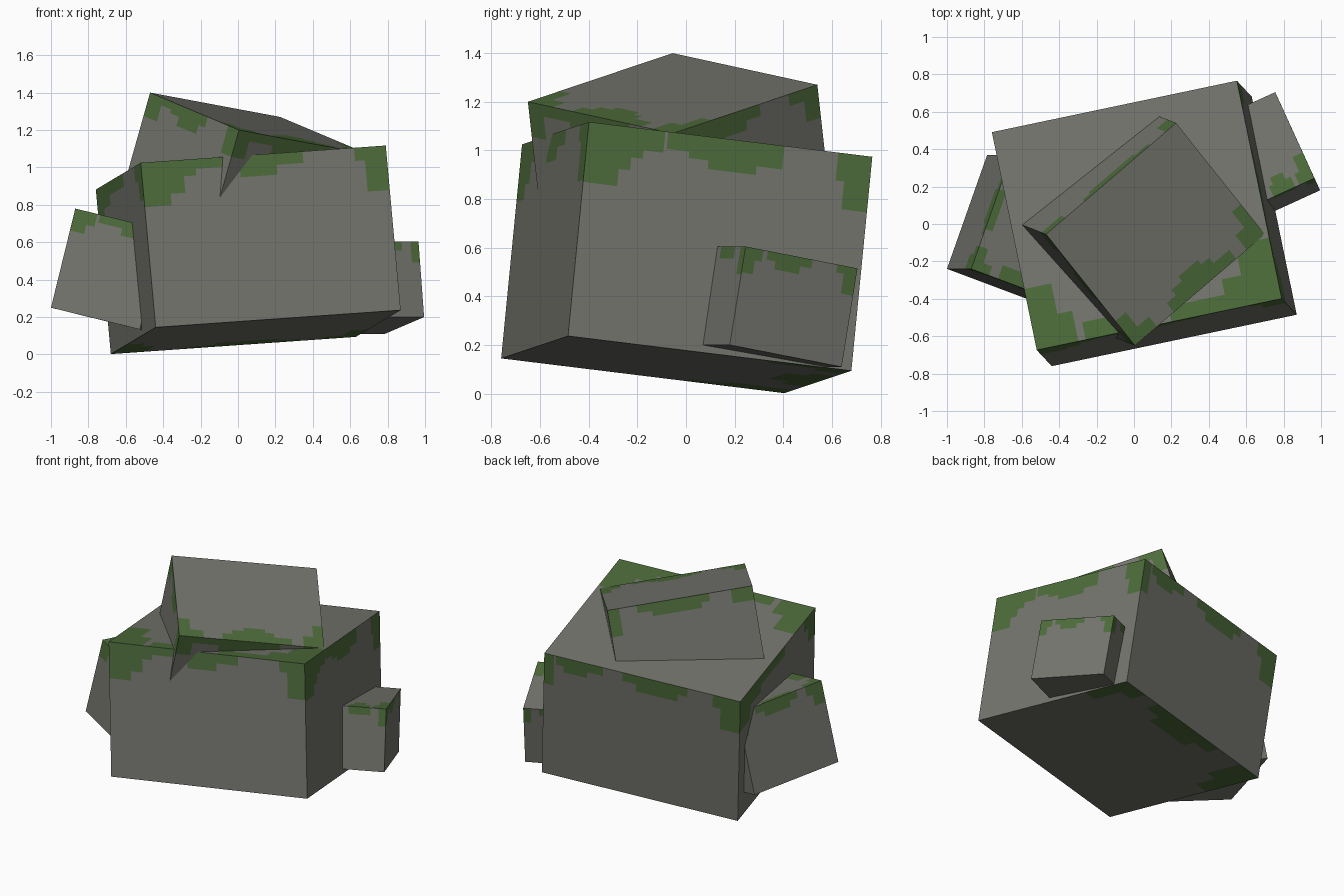
import bpy, bmesh
from mathutils import Matrix, Vector

cube = bpy.data.objects.get("Cube")
if cube:
    bpy.data.objects.remove(cube, do_unlink=True)


def make_material(name, rgb):
    m = bpy.data.materials.new(name)
    m.use_nodes = True
    m.diffuse_color = (*rgb, 1)
    m.node_tree.nodes["Principled BSDF"].inputs["Base Color"].default_value = (*rgb, 1)
    return m


STONE = make_material("grey_stone", (0.175, 0.178, 0.155))
MOSS = make_material("green_moss", (0.075, 0.150, 0.043))

# Side name: (normal, axis of u, axis of v) on the unit cube
SIDES = {
    "front": ((0, -1, 0), 0, 2), "back": ((0, 1, 0), 0, 2),
    "left": ((-1, 0, 0), 1, 2), "right": ((1, 0, 0), 1, 2),
    "top": ((0, 0, 1), 0, 1), "bottom": ((0, 0, -1), 0, 1),
}


def drape(*strips):
    """Moss hanging from the top edge: (start, end, lower limit)."""
    return [(a, b, low, 1) for a, b, low in strips]


def make_rock(name, corner, x, y, z, moss):
    """Block spanned by three edges, with stepped moss patches cut into its sides."""
    bm = bmesh.new()
    bmesh.ops.create_cube(bm, size=1, matrix=Matrix.Translation((0.5, 0.5, 0.5)))
    bm.normal_update()
    for side, patches in moss.items():
        normal, ua, va = SIDES[side]
        normal = Vector(normal)

        def side_faces():
            bm.normal_update()
            return [f for f in bm.faces if f.normal.dot(normal) > 0.9]

        # cut along the borders of all patches
        for axis, first in ((ua, 0), (va, 2)):
            cuts = {p[first + i] for p in patches for i in (0, 1)}
            for c in sorted(cuts):
                if not 0.001 < c < 0.999:
                    continue
                faces = side_faces()
                edges = list({e for f in faces for e in f.edges})
                verts = list({v for f in faces for v in f.verts})
                co, no = Vector((0, 0, 0)), Vector((0, 0, 0))
                co[axis], no[axis] = c, 1
                bmesh.ops.bisect_plane(bm, geom=verts + edges + faces, dist=1e-5,
                                       plane_co=co, plane_no=no)
        # colour the cells inside a patch
        for f in side_faces():
            m = f.calc_center_bounds()
            if any(a < m[ua] < b and c < m[va] < d for a, b, c, d in patches):
                f.material_index = 1
    frame = Matrix((x, y, z)).transposed().to_4x4()
    frame.translation = Vector(corner)
    bm.transform(frame)
    bm.normal_update()
    mesh = bpy.data.meshes.new(name)
    bm.to_mesh(mesh)
    bm.free()
    mesh.materials.append(STONE)
    mesh.materials.append(MOSS)
    obj = bpy.data.objects.new(name, mesh)
    bpy.context.collection.objects.link(obj)
    return obj


# Large base boulder
make_rock("main_boulder", (-0.44, -0.76, 0.145),
          (1.31, 0.275, 0.092), (-0.24, 1.165, -0.143), (-0.08, 0.086, 0.88), {
    "front": drape((0, .11, .73), (.1, .17, .8), (.17, .22, .9), (.2, .34, .94),
                   (.36, .66, .93), (.4, .55, .87), (.87, 1, .92), (.91, 1, .73)),
    "right": drape((0, .12, .72), (0, .16, .8), (0, .2, .86), (0, .27, .9),
                   (.28, .69, .92), (.36, .69, .89), (.43, .6, .85),
                   (.88, 1, .87), (.91, 1, .74)),
    "left": drape((0, .09, .78), (0, .15, .9), (.4, .95, .92), (.72, 1, .86), (.86, 1, .74)),
    "back": drape((0, .1, .73), (0, .14, .9), (.27, .6, .93), (.32, .53, .87),
                  (.7, .94, .93), (.78, .9, .88), (.95, 1, .75)),
    "top": [(0, .11, 0, .28), (0, .17, 0, .14), (.2, .42, 0, .08),
            (.55, 1, 0, .07), (.78, 1, 0, .14), (.86, 1, 0, .28)],
    "bottom": [(.3, .76, .92, 1), (.4, .66, .85, 1), (0, .08, .65, 1),
               (0, .14, .78, 1), (.93, 1, .72, 1), (.86, 1, .9, 1)],
})

# Tilted slab sunk into the top of the base
make_rock("upper_boulder", (-0.13, -0.597, 0.721),
          (0.695, 0.595, -0.13), (-0.475, 0.595, 0.20), (0.135, -0.053, 0.479), {
    "front": drape((0, .1, .7), (.1, .7, .9), (.28, .6, .8), (.86, 1, .78)),
    "right": drape((0, .6, .9), (.2, .5, .82), (.8, 1, .9), (.9, 1, .72)),
    "left": drape((0, .12, .7), (.35, .74, .88), (.42, .64, .78),
                  (.74, 1, .92), (.85, 1, .74)),
    "back": drape((0, .15, .82), (.3, .8, .9), (.36, .7, .83), (.92, 1, .65)),
    "top": [(0, .08, 0, .22), (0, .17, 0, .09), (.3, .78, 0, .08), (.37, .66, 0, .13),
            (.45, .6, 0, .17), (.93, 1, 0, .27), (.86, 1, 0, .13)],
})

# Small block on the +x side
make_rock("small_boulder_right", (0.631, 0.014, 0.2),
          (0.364, 0.166, 0), (-0.21, 0.46, -0.09), (-0.03, 0.065, 0.405), {
    "front": drape((.88, 1, .72), (.4, .75, .88)),
    "right": drape((0, .1, .74), (0, .16, .88), (.2, .6, .91), (.28, .5, .83),
                   (.82, 1, .92), (.89, 1, .72)),
    "back": drape((.88, 1, .74), (.4, .75, .88)),
    "top": [(.85, 1, 0, .3), (.78, 1, 0, .13), (.4, .72, 0, .12), (.46, .64, 0, .2)],
})

# Leaning block on the -x side
make_rock("small_boulder_left", (-1.0, -0.24, 0.25),
          (0.475, -0.178, -0.116), (0.215, 0.61, -0.053), (0.13, 0, 0.53), {
    "front": drape((0, .16, .78), (0, .25, .87), (.28, .72, .92), (.55, .72, .85)),
    "left": drape((0, .13, .74), (0, .2, .88), (.3, .8, .91), (.4, .7, .84), (.92, 1, .7)),
    "back": drape((0, .14, .75), (.3, .7, .88)),
    "top": [(0, .1, 0, .2), (0, .2, 0, .08), (.3, .7, 0, .12), (0, .08, .35, .7)],
})
